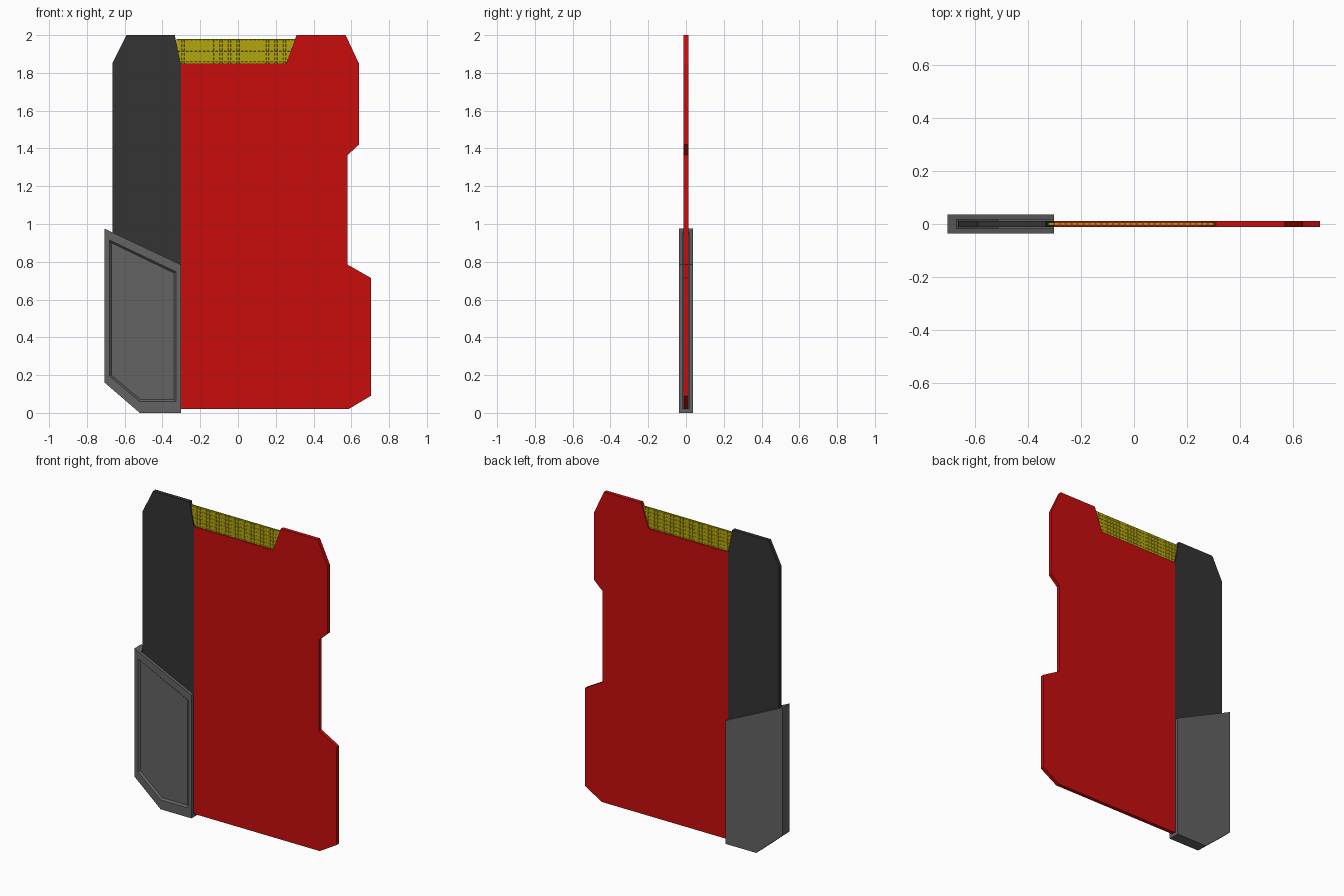
import bpy, bmesh

if "Cube" in bpy.data.objects:
    bpy.data.objects.remove(bpy.data.objects["Cube"])


def material(name, rgb):
    m = bpy.data.materials.new(name)
    m.diffuse_color = (*rgb, 1)
    m.use_nodes = True
    m.node_tree.nodes["Principled BSDF"].inputs["Base Color"].default_value = m.diffuse_color
    return m


def finish(name, bm, mat=None):
    bmesh.ops.recalc_face_normals(bm, faces=bm.faces)
    mesh = bpy.data.meshes.new(name)
    bm.to_mesh(mesh)
    bm.free()
    ob = bpy.data.objects.new(name, mesh)
    bpy.context.collection.objects.link(ob)
    if mat:
        mesh.materials.append(mat)
    return ob


def loft(name, rings, mat=None):
    """Skin a stack of (xz outline, y) rings and cap both ends."""
    bm = bmesh.new()
    loops = [[bm.verts.new((x, y, z)) for x, z in pts] for pts, y in rings]
    n = len(loops[0])
    for a, b in zip(loops, loops[1:]):
        for i in range(n):
            j = (i + 1) % n
            bm.faces.new((a[i], a[j], b[j], b[i]))
    bm.faces.new(loops[0])
    bm.faces.new(loops[-1])
    return finish(name, bm, mat)


def plate(name, pts, half, mat=None):
    return loft(name, [(pts, half), (pts, -half)], mat)


red = material("red", (0.58, 0.004, 0.004))
black = material("black", (0.033, 0.033, 0.033))
grey = material("grey", (0.125, 0.125, 0.125))
yellow = material("yellow", (0.45, 0.38, 0.004))

# Red main body of the card
plate("card_body", [(-0.303, 1.85), (0.255, 1.85), (0.31, 2.0), (0.57, 2.0),
                    (0.64, 1.85), (0.64, 1.42), (0.58, 1.365), (0.58, 0.785),
                    (0.703, 0.715), (0.703, 0.09), (0.585, 0.02),
                    (-0.303, 0.02)], 0.012, red)

# Black side strip, running down into the sleeve
plate("side_strip", [(-0.665, 0.2), (-0.665, 1.85), (-0.59, 2.0),
                     (-0.335, 2.0), (-0.303, 1.85), (-0.303, 0.03),
                     (-0.51, 0.03)], 0.012, black)

# Grey sleeve with a recessed panel on its front
outer = [(-0.706, 0.975), (-0.303, 0.785), (-0.303, 0.0),
         (-0.52, 0.0), (-0.706, 0.16)]
rim = [(-0.68, 0.915), (-0.328, 0.747), (-0.328, 0.06),
       (-0.52, 0.06), (-0.68, 0.195)]
panel = [(-0.67, 0.90), (-0.338, 0.740), (-0.338, 0.07),
         (-0.516, 0.07), (-0.67, 0.20)]
sleeve = loft("sleeve", [(outer, 0.036), (outer, -0.036),
                         (rim, -0.036), (panel, -0.024)], grey)

# Slot in the sleeve that holds the card
slot = plate("slot_cutter", [(-0.672, 1.2), (-0.2, 1.2), (-0.2, 0.02),
                             (-0.515, 0.02), (-0.672, 0.17)], 0.017)
slot.hide_render = True
slot.hide_viewport = True
cut = sleeve.modifiers.new("slot", 'BOOLEAN')
cut.operation = 'DIFFERENCE'
cut.solver = 'EXACT'
cut.object = slot

# Yellow contact strip: thin sheet with a grid of small raised studs
bm = bmesh.new()
x0, x1, z0, z1, half = -0.325, 0.302, 1.84, 1.98, 0.004
nx, nz = 28, 6
for side in (-1, 1):
    grid = [[bm.verts.new((x0 + (x1 - x0) * i / nx, side * half,
                           z0 + (z1 - z0) * k / nz))
             for k in range(nz + 1)] for i in range(nx + 1)]
    for i in range(nx):
        for k in range(nz):
            bm.faces.new((grid[i][k], grid[i + 1][k],
                          grid[i + 1][k + 1], grid[i][k + 1]))
cells = bm.faces[:]
bmesh.ops.bridge_loops(bm, edges=[e for e in bm.edges if e.is_boundary])
bmesh.ops.recalc_face_normals(bm, faces=bm.faces)
bmesh.ops.inset_individual(bm, faces=cells, thickness=0.006, depth=0.0)
bmesh.ops.inset_individual(bm, faces=cells, thickness=0.001, depth=0.002)
finish("contact_strip", bm, yellow)
